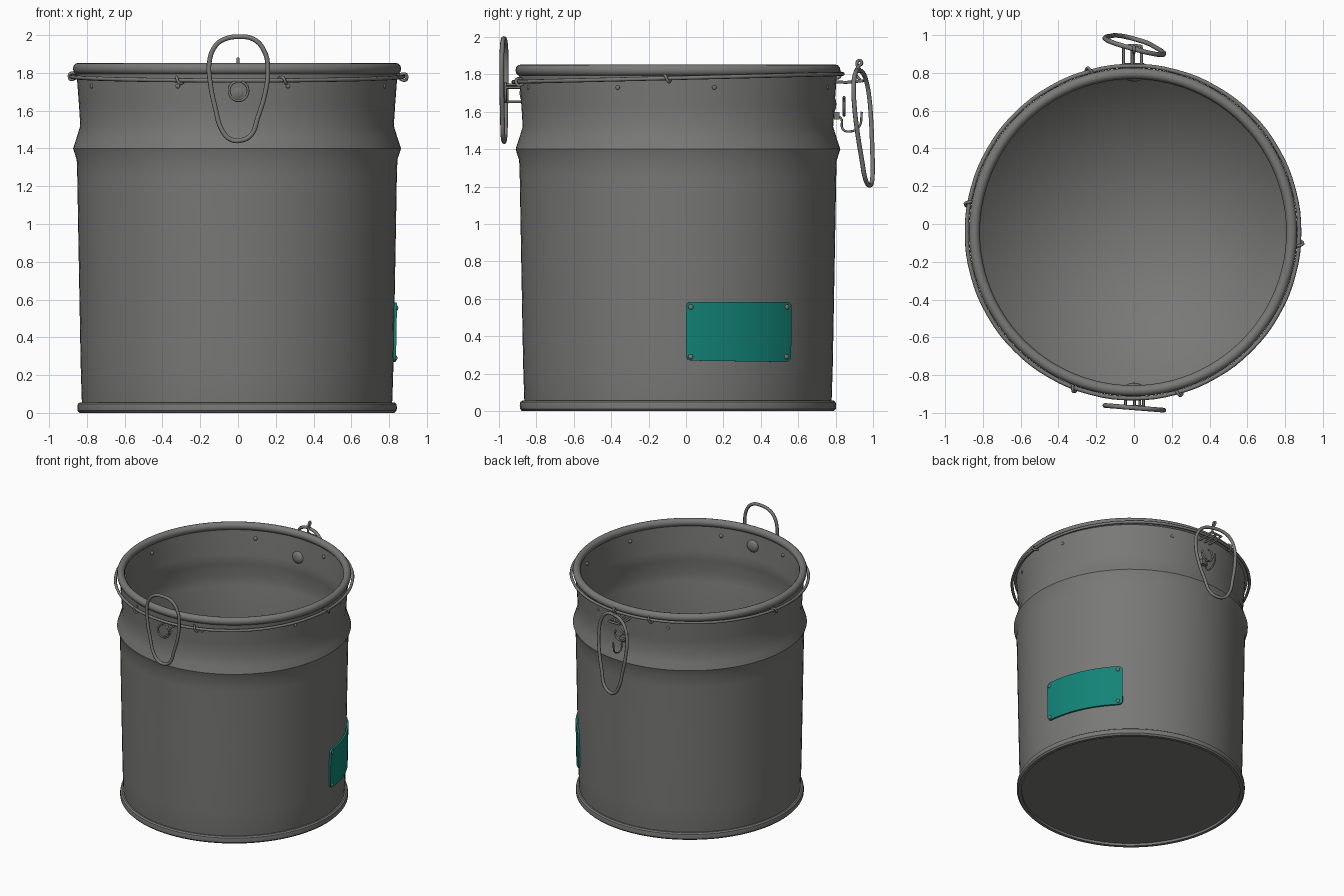
import bpy, bmesh, math
from mathutils import Vector

if "Cube" in bpy.data.objects:
    bpy.data.objects.remove(bpy.data.objects["Cube"])

CX, CY = -0.005, -0.043   # axis of the drum


def material(name, col):
    m = bpy.data.materials.new(name)
    m.diffuse_color = (*col, 1)
    m.use_nodes = True
    m.node_tree.nodes["Principled BSDF"].inputs["Base Color"].default_value = m.diffuse_color
    return m


GREY = material("grey metal", (0.19, 0.19, 0.183))
TEAL = material("teal plate", (0.006, 0.23, 0.185))
by_angle, full_smooth = [], []


def add(name, me, mat, smooth_all=False):
    ob = bpy.data.objects.new(name, me)
    bpy.context.collection.objects.link(ob)
    me.materials.clear()
    me.materials.append(mat)
    (full_smooth if smooth_all else by_angle).append(ob)
    return ob


def from_bm(name, bm, mat, smooth_all=False):
    me = bpy.data.meshes.new(name)
    bm.to_mesh(me)
    bm.free()
    return add(name, me, mat, smooth_all)


def lathe(name, prof, mat=GREY, n=96, closed=False, smooth_all=False):
    bm = bmesh.new()
    rows = [[bm.verts.new((CX + r * math.cos(2 * math.pi * j / n),
                           CY + r * math.sin(2 * math.pi * j / n), z))
             for j in range(n)] for r, z in prof]
    last = len(rows) if closed else len(rows) - 1
    for i in range(last):
        a, b = rows[i], rows[(i + 1) % len(rows)]
        for j in range(n):
            k = (j + 1) % n
            bm.faces.new((a[j], a[k], b[k], b[j]))
    bmesh.ops.remove_doubles(bm, verts=bm.verts, dist=1e-5)
    return from_bm(name, bm, mat, smooth_all)


def wire(name, pts, rad, cyclic=False, res=5):
    cu = bpy.data.curves.new(name, 'CURVE')
    cu.dimensions = '3D'
    cu.bevel_depth, cu.bevel_resolution = rad, 2
    cu.resolution_u = res
    cu.use_fill_caps = True
    sp = cu.splines.new('BEZIER')
    sp.bezier_points.add(len(pts) - 1)
    for bp, p in zip(sp.bezier_points, pts):
        bp.co = p
        bp.handle_left_type = bp.handle_right_type = 'AUTO'
    sp.use_cyclic_u = cyclic
    tmp = bpy.data.objects.new("tmp", cu)
    bpy.context.collection.objects.link(tmp)
    dg = bpy.context.evaluated_depsgraph_get()
    me = bpy.data.meshes.new_from_object(tmp.evaluated_get(dg))
    bpy.data.objects.remove(tmp)
    me.name = name
    return add(name, me, GREY, True)


def stud(name, pos, direction, r, depth):
    # domed rivet head squashed along its facing direction
    bm = bmesh.new()
    bmesh.ops.create_uvsphere(bm, u_segments=14, v_segments=8, radius=r)
    for v in bm.verts:
        v.co.z *= depth / r
    q = Vector((0, 0, 1)).rotation_difference(Vector(direction))
    for v in bm.verts:
        v.co = q @ v.co + Vector(pos)
    return from_bm(name, bm, GREY, True)


def ring_pt(a, r, z):
    return (CX + r * math.cos(a), CY + r * math.sin(a), z)


# drum: outer skin with bottom, then inner skin with floor
lathe("drum_outer_wall", [(0, 0.02), (0.815, 0.02), (0.822, 0.065), (0.828, 0.25),
      (0.838, 0.8), (0.846, 1.25), (0.849, 1.34), (0.868, 1.40), (0.85, 1.455),
      (0.83, 1.52), (0.837, 1.63), (0.846, 1.75), (0.85, 1.81)])
lathe("drum_inner_wall", [(0.833, 1.83), (0.828, 1.75), (0.815, 1.6), (0.812, 1.52),
      (0.848, 1.40), (0.832, 1.34), (0.82, 0.8), (0.806, 0.05), (0, 0.05)],
      smooth_all=True)


# rolled rim and base hoop
def round_section(r, z, a, b):
    return [(r + a * math.cos(2 * math.pi * i / 12), z + b * math.sin(2 * math.pi * i / 12))
            for i in range(12)]


lathe("rolled_rim", round_section(0.84, 1.822, 0.029, 0.031), closed=True, smooth_all=True)
lathe("base_hoop", [(0.81, 0.0), (0.834, 0.0), (0.845, 0.012), (0.846, 0.03),
      (0.843, 0.048), (0.832, 0.056), (0.81, 0.056)], closed=True)

# binding wire below the rim, slightly tilted
pts = []
for i in range(24):
    a = 2 * math.pi * i / 24
    pts.append(ring_pt(a, 0.88, 1.781 + 0.024 * 0.88 * math.sin(a)))
wire("binding_wire", pts, 0.011, True, 4)

# wire clips and small rivets around the rim
for x, y in [(0.885, -0.1), (-0.25, 0.83), (-0.31, -0.87), (0.245, -0.89), (-0.87, 0.1)]:
    a = math.atan2(y - CY, x - CX)
    z = 1.781 + 0.02 * math.sin(a)
    wire("wire_clip", [ring_pt(a - 0.025, 0.862, z + 0.012), ring_pt(a - 0.01, 0.897, z + 0.012),
                       ring_pt(a, 0.9, z - 0.01), ring_pt(a + 0.01, 0.89, z - 0.02),
                       ring_pt(a + 0.015, 0.865, z - 0.012)], 0.008)
for x, y in [(-0.33, 0.69), (0.25, 0.71), (0.77, 0.14), (-0.8, 0.06), (0.74, -0.35),
             (-0.3, -0.78), (0.25, -0.8), (-0.75, -0.38)]:
    a = math.atan2(y - CY, x - CX)
    d = Vector((math.cos(a), math.sin(a), 0))
    stud("rim_rivet_inner", ring_pt(a, 0.824, 1.73), -d, 0.015, 0.013)
    stud("rim_rivet_outer", ring_pt(a, 0.845, 1.73), d, 0.012, 0.007)

# loop handles: one outline, placed at front and back
LOOP = [(0, 2.0), (0.085, 1.985), (0.14, 1.92), (0.158, 1.82), (0.143, 1.69), (0.105, 1.56),
        (0.07, 1.465), (0.02, 1.435), (-0.04, 1.44), (-0.085, 1.49), (-0.12, 1.61),
        (-0.147, 1.75), (-0.152, 1.86), (-0.12, 1.95), (-0.075, 1.985)]
wire("front_handle", [(x, -0.973 - 0.08 * x, 1.715 + (z - 1.715) * 0.97) for x, z in LOOP],
     0.0125, True)
wire("back_handle", [(x, 0.953 - 0.27 * x - 0.095 * (z - 1.72), 1.515 + (z - 1.7175) * 1.08)
                     for x, z in LOOP], 0.0125, True)

# front bracket: open wire ring with prongs running back into the wall
c = []
for i in range(11):
    a = math.radians(110 + 32 * i)
    c.append((0.003 + 0.05 * math.cos(a), -0.965, 1.705 + 0.052 * math.sin(a)))
wire("front_bracket_ring", c, 0.007)
for dx, z in [(-0.045, 1.73), (0.05, 1.73), (0.003, 1.653), (0.03, 1.745)]:
    wire("front_bracket_prong", [(dx, -0.965, z), (dx, -0.92, z), (dx, -0.87, z)], 0.007)

# back bracket: staple, hanging hook, small tab and top eye
for dx in (-0.055, -0.01, 0.04):
    wire("back_bracket_prong", [(dx, 0.79, 1.76), (dx, 0.87, 1.758), (dx, 0.935, 1.765)], 0.008)
wire("back_bracket_bar", [(-0.06, 0.94, 1.765), (0, 0.945, 1.765), (0.045, 0.94, 1.765)], 0.008)
wire("back_hook", [(0.0, 0.785, 1.57), (0.0, 0.825, 1.57), (0.0, 0.84, 1.505), (0.0, 0.88, 1.495),
                   (0.0, 0.925, 1.52), (0.0, 0.94, 1.6)], 0.006)
ring = [(0.05 * math.cos(math.radians(a)), 0.845, 1.63 + 0.05 * math.sin(math.radians(a)))
        for a in range(100, 420, 32)]
wire("back_bracket_ring", ring, 0.007)
wire("back_top_eye", [(0, 0.93, 1.77), (0, 0.905, 1.81), (0, 0.925, 1.845), (0, 0.94, 1.86),
                      (0, 0.928, 1.875), (0, 0.913, 1.858), (0, 0.93, 1.825)], 0.008)
bm = bmesh.new()
bmesh.ops.create_cube(bm, size=1)
for v in bm.verts:
    v.co = Vector((v.co.x * 0.05, 0.807 + v.co.y * 0.03, 1.58 + v.co.z * 0.04))
from_bm("back_tab", bm, GREY)

# large bolt heads inside the wall behind each bracket
stud("front_bolt_head", (0, CY - 0.822, 1.7), (0, 1, 0), 0.05, 0.025)
stud("back_bolt_head", (0, CY + 0.822, 1.64), (0, -1, 0), 0.05, 0.025)

# teal plate bent around the drum, rounded corners
Y0, Y1, Z0, Z1, RC = 0.0, 0.56, 0.262, 0.584, 0.028


def on_drum(y, z, off):
    r = 0.8235 + 0.018 * z + off
    a = math.asin((y - CY) / 0.84)
    return ring_pt(a, r, z)


bm = bmesh.new()
ys = [RC * (1 - math.cos(math.pi / 2 * i / 5)) for i in range(5)]
cols = [Y0 + t for t in ys] + [Y0 + RC + (Y1 - Y0 - 2 * RC) * i / 16 for i in range(17)] \
    + [Y1 - t for t in reversed(ys)]
grid = []
for y in cols:
    d = max(0, RC - min(y - Y0, Y1 - y))
    inset = RC - math.sqrt(max(0, RC * RC - d * d))
    lo = Z0 + inset + 0.008 * (1 - (y - Y0) / (Y1 - Y0))
    hi = Z1 - inset
    grid.append([[bm.verts.new(on_drum(y, lo + (hi - lo) * k / 3, off)) for k in range(4)]
                 for off in (0.0, 0.014)])
for (ab, af), (bb, bf) in zip(grid, grid[1:]):
    for k in range(3):
        bm.faces.new((af[k], bf[k], bf[k + 1], af[k + 1]))
        bm.faces.new((bb[k], ab[k], ab[k + 1], bb[k + 1]))
    bm.faces.new((ab[0], bb[0], bf[0], af[0]))
    bm.faces.new((af[3], bf[3], bb[3], ab[3]))
for b, f in (grid[0], grid[-1]):
    for k in range(3):
        bm.faces.new((b[k], f[k], f[k + 1], b[k + 1]))
bmesh.ops.recalc_face_normals(bm, faces=bm.faces)
from_bm("name_plate", bm, TEAL)
for y in (Y0 + 0.025, Y1 - 0.025):
    for z in (Z0 + 0.028, Z1 - 0.028):
        p = on_drum(y, z, 0.014)
        stud("plate_rivet", p, (p[0] - CX, p[1] - CY, 0), 0.014, 0.009)

# shading
for ob in full_smooth:
    ob.data.polygons.foreach_set("use_smooth", [True] * len(ob.data.polygons))
bpy.ops.object.select_all(action='DESELECT')
for ob in by_angle:
    ob.select_set(True)
bpy.context.view_layer.objects.active = by_angle[0]
bpy.ops.object.shade_smooth_by_angle(angle=math.radians(28))
